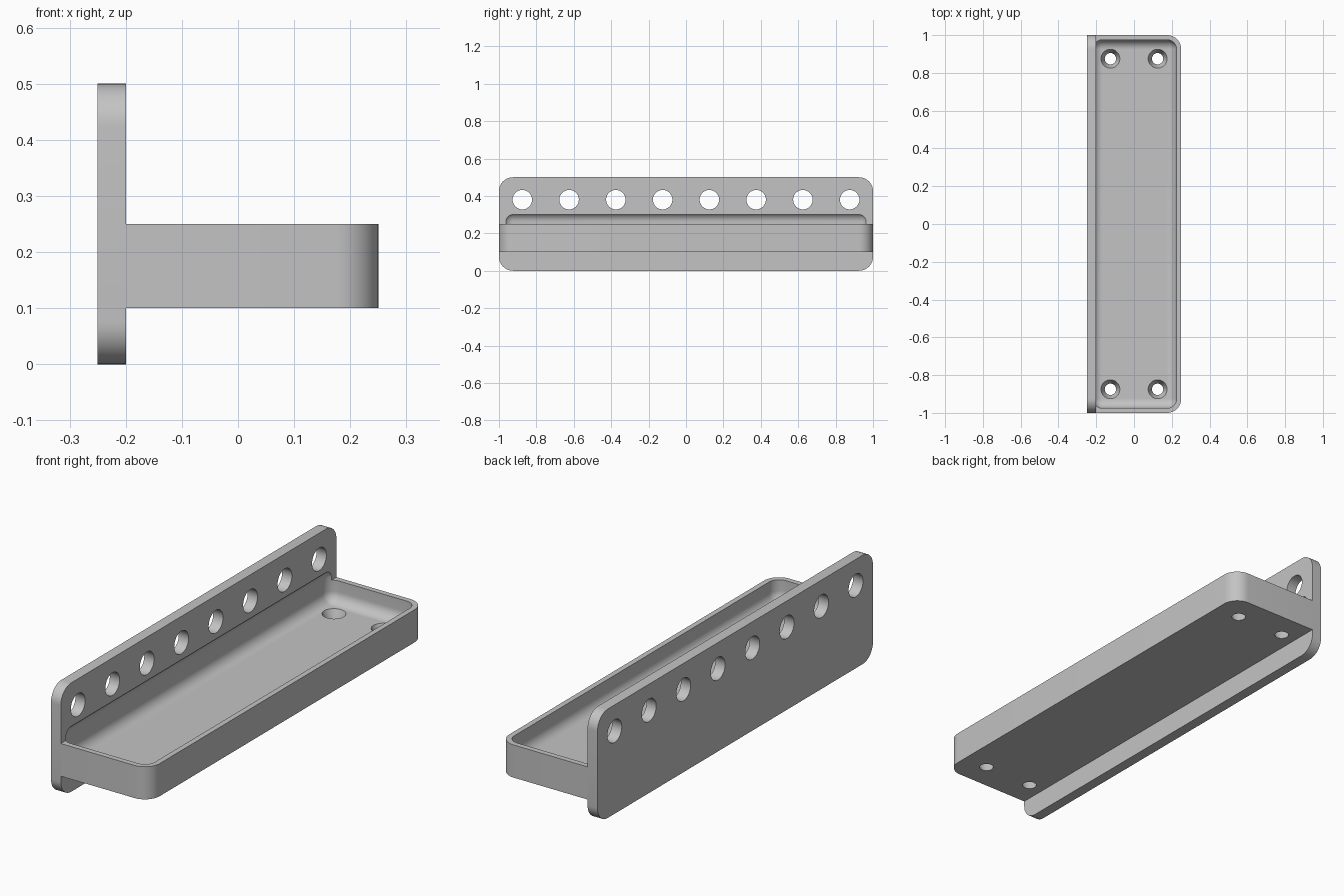
import bpy, bmesh, math
from mathutils import Matrix, Vector

if "Cube" in bpy.data.objects:
    bpy.data.objects.remove(bpy.data.objects["Cube"], do_unlink=True)

grey = bpy.data.materials.new("plain grey")
grey.use_nodes = True
colour = (0.55, 0.55, 0.55, 1)
grey.diffuse_color = colour
grey.node_tree.nodes["Principled BSDF"].inputs["Base Color"].default_value = colour


def make_object(name, bm):
    bmesh.ops.recalc_face_normals(bm, faces=bm.faces)
    mesh = bpy.data.meshes.new(name)
    bm.to_mesh(mesh)
    bm.free()
    mesh.materials.append(grey)
    obj = bpy.data.objects.new(name, mesh)
    bpy.context.collection.objects.link(obj)
    return obj


def rounded_box(name, low, high, radius, pick, segments=10):
    """Box between two corners; edges accepted by pick(direction, middle) are rounded."""
    low, high = Vector(low), Vector(high)
    bm = bmesh.new()
    bmesh.ops.create_cube(bm, size=1)
    size = high - low
    for v in bm.verts:
        v.co = Vector([c * s for c, s in zip(v.co, size)]) + (low + high) / 2
    edges = []
    for e in bm.edges:
        a, b = (v.co for v in e.verts)
        if pick((b - a).normalized(), (a + b) / 2):
            edges.append(e)
    bmesh.ops.bevel(bm, geom=edges, offset=radius, segments=segments,
                    profile=0.5, affect='EDGES')
    return make_object(name, bm)


def hole_cutter(name, places, r_low, r_high, depth, turn):
    """Set of round cutters, tapered along their axis."""
    bm = bmesh.new()
    for place in places:
        bmesh.ops.create_cone(bm, cap_ends=True, segments=40, radius1=r_low,
                              radius2=r_high, depth=depth,
                              matrix=Matrix.Translation(place) @ turn)
    return make_object(name, bm)


def cut(obj, cutter):
    mod = obj.modifiers.new("cut", 'BOOLEAN')
    mod.operation = 'DIFFERENCE'
    mod.solver = 'EXACT'
    mod.object = cutter
    bpy.context.view_layer.objects.active = obj
    bpy.ops.object.modifier_apply(modifier=mod.name)


# Upright plate, rounded at its four outline corners
back_plate = rounded_box("back_plate", (-0.25, -1, 0), (-0.2, 1, 0.5), 0.075,
                         lambda d, m: abs(d.x) > 0.9)
# Tray, rounded at its two outer corners
tray = rounded_box("tray", (-0.2, -1, 0.1), (0.25, 1, 0.25), 0.075,
                   lambda d, m: abs(d.z) > 0.9 and m.x > 0)

# Hollow with all edges rounded, dipping slightly into the plate
hollow = rounded_box("hollow_cutter", (-0.218, -0.975, 0.15), (0.225, 0.975, 0.312),
                     0.05, lambda d, m: True)
# Row of holes through the plate
row = [(-0.225, -0.875 + 0.25 * i, 0.38) for i in range(8)]
plate_holes = hole_cutter("plate_hole_cutter", row, 0.052, 0.052, 0.2,
                          Matrix.Rotation(math.pi / 2, 4, 'Y'))
# Tapered screw holes through the tray floor
corners = [(x, y, 0.125) for x in (-0.125, 0.125) for y in (-0.875, 0.875)]
floor_holes = hole_cutter("floor_hole_cutter", corners, 0.02, 0.06, 0.1, Matrix())

cut(back_plate, hollow)
cut(back_plate, plate_holes)
cut(tray, hollow)
cut(tray, floor_holes)

for cutter in (hollow, plate_holes, floor_holes):
    bpy.data.objects.remove(cutter, do_unlink=True)

# Smooth curved faces, keep edges sharp
for obj in (back_plate, tray):
    bpy.ops.object.select_all(action='DESELECT')
    obj.select_set(True)
    bpy.context.view_layer.objects.active = obj
    bpy.ops.object.shade_smooth_by_angle(angle=math.radians(30))
